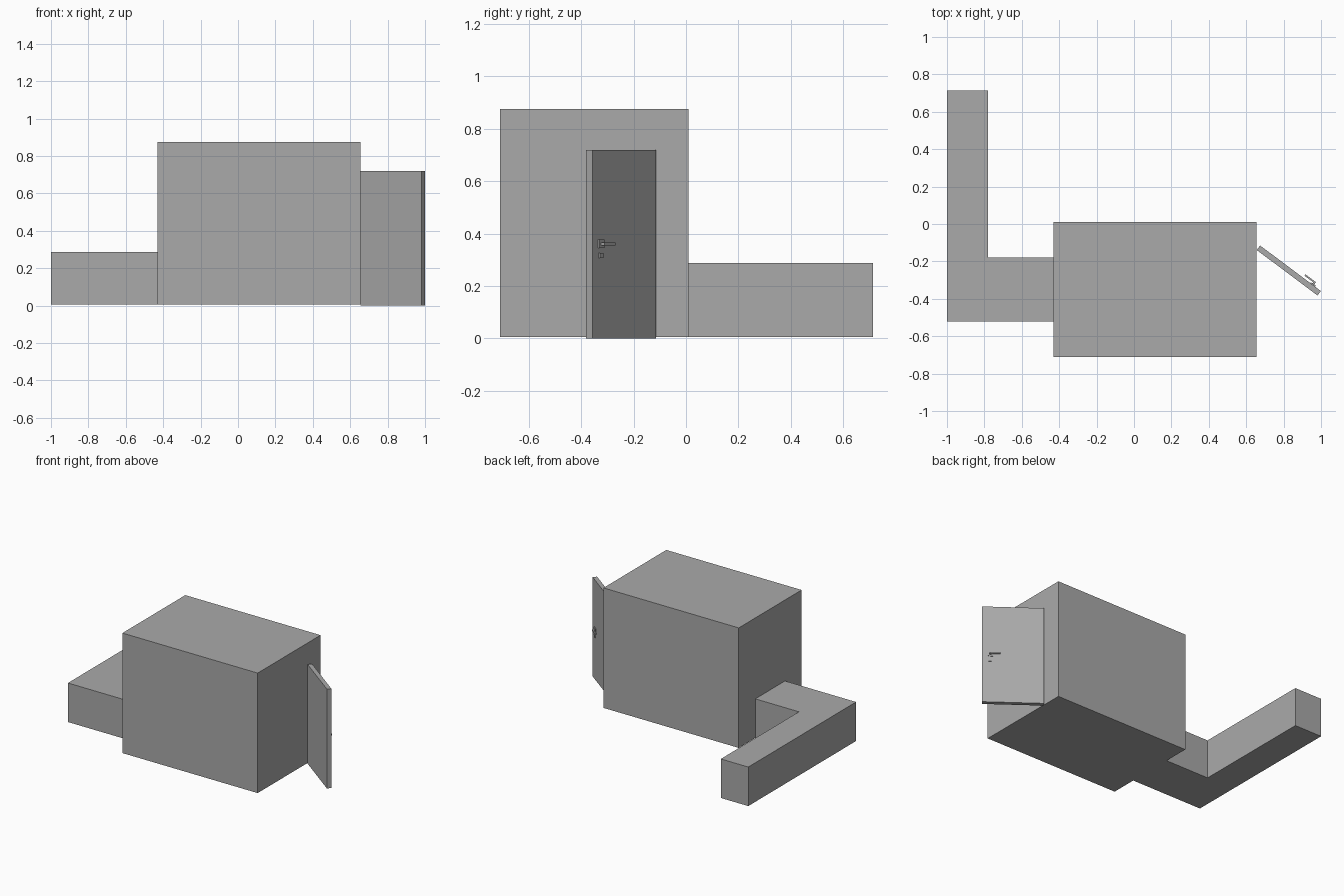
import bpy
import bmesh
from math import atan2
from mathutils import Vector

cube = bpy.data.objects.get("Cube")
if cube:
    bpy.data.objects.remove(cube, do_unlink=True)

# Single plain grey
grey = bpy.data.materials.new("plain grey")
grey.use_nodes = True
colour = (0.4, 0.4, 0.4, 1)
grey.diffuse_color = colour
grey.node_tree.nodes["Principled BSDF"].inputs["Base Color"].default_value = colour


def prism(name, outline, z0, z1):
    """Extrude a flat outline from z0 up to z1."""
    bm = bmesh.new()
    face = bm.faces.new([bm.verts.new((x, y, z0)) for x, y in outline])
    top = bmesh.ops.extrude_face_region(bm, geom=[face])["geom"]
    bmesh.ops.translate(bm, vec=(0, 0, z1 - z0),
                        verts=[g for g in top if isinstance(g, bmesh.types.BMVert)])
    bmesh.ops.recalc_face_normals(bm, faces=bm.faces)
    mesh = bpy.data.meshes.new(name)
    bm.to_mesh(mesh)
    bm.free()
    mesh.materials.append(grey)
    obj = bpy.data.objects.new(name, mesh)
    bpy.context.collection.objects.link(obj)
    return obj


def block(name, x, y, z):
    return prism(name, [(x[0], y[0]), (x[1], y[0]), (x[1], y[1]), (x[0], y[1])], *z)


# Main room and the low L-shaped passage
block("room", (-0.43, 0.655), (-0.71, 0.01), (0.005, 0.875))
prism("passage", [(-1, -0.52), (-0.43, -0.52), (-0.43, -0.18),
                  (-0.78, -0.18), (-0.78, 0.715), (-1, 0.715)], 0.005, 0.288)

# Open door: local x runs from hinge to free edge, local y out of the handle face
hinge = Vector((0.674, -0.115, 0))
free_edge = Vector((0.999, -0.358, 0))
swing = free_edge - hinge
width = swing.length
door_parts = [
    block("door", (0, width), (-0.03, 0), (0, 0.72)),
    block("handle_plate", (0.335, 0.368), (0, 0.006), (0.345, 0.378)),
    block("handle_neck", (0.345, 0.357), (0.006, 0.014), (0.355, 0.366)),
    block("handle_lever", (0.287, 0.357), (0.013, 0.022), (0.355, 0.366)),
    block("keyhole_plate", (0.343, 0.365), (0, 0.006), (0.306, 0.325)),
]
for part in door_parts:
    part.location = hinge
    part.rotation_euler.z = atan2(swing.y, swing.x)
